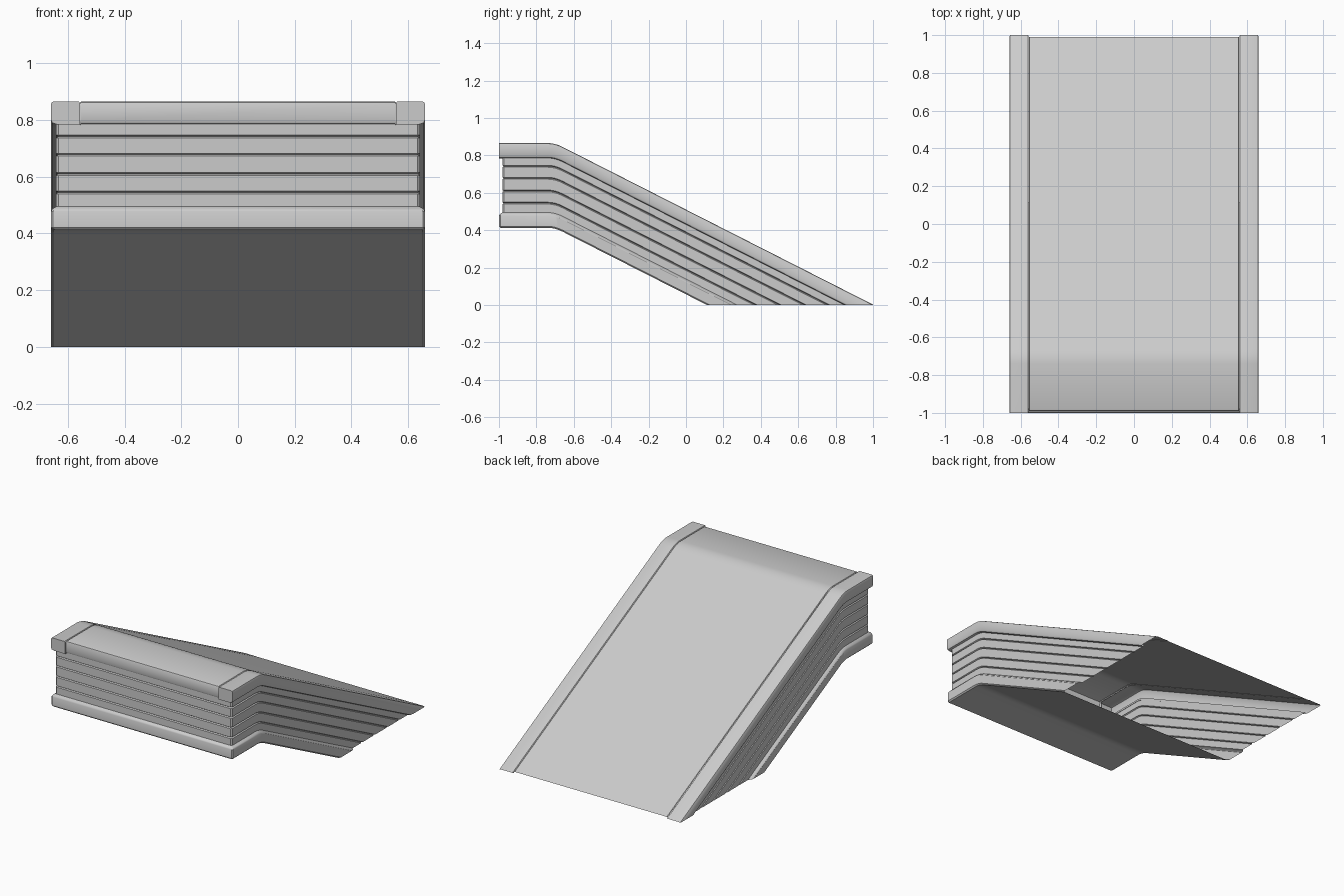
import bpy, bmesh, math

if "Cube" in bpy.data.objects:
    bpy.data.objects.remove(bpy.data.objects["Cube"], do_unlink=True)

HALF_W, SEAM, TOP, SLOPE = 0.66, 0.557, 0.866, 0.508
BEND, BLEND = -0.7, 0.04
BENDS = [BEND + BLEND * k / 3 for k in range(-3, 4)]

grey = bpy.data.materials.new("light_grey")
grey.use_nodes = True
COLOUR = (0.6, 0.6, 0.6, 1)
grey.diffuse_color = COLOUR
grey.node_tree.nodes["Principled BSDF"].inputs["Base Color"].default_value = COLOUR


def drop(y):
    """Height lost along the ramp, with a rounded bend."""
    t = y - BEND
    if t <= -BLEND:
        return 0
    if t >= BLEND:
        return SLOPE * t
    return SLOPE * (t + BLEND) ** 2 / (4 * BLEND)


def finish(name, bm):
    """Shear along the ramp, trim at the ground and make the object."""
    for v in bm.verts:
        v.co.z -= drop(v.co.y)
    bmesh.ops.recalc_face_normals(bm, faces=bm.faces[:])
    bmesh.ops.bisect_plane(bm, geom=bm.verts[:] + bm.edges[:] + bm.faces[:],
                           plane_co=(0, 0, 0), plane_no=(0, 0, 1), clear_inner=True)
    mesh = bpy.data.meshes.new(name)
    bm.to_mesh(mesh)
    bm.free()
    mesh.materials.append(grey)
    obj = bpy.data.objects.new(name, mesh)
    bpy.context.collection.objects.link(obj)
    bpy.ops.object.select_all(action="DESELECT")
    obj.select_set(True)
    bpy.context.view_layer.objects.active = obj
    bpy.ops.object.shade_smooth_by_angle(angle=math.radians(30))
    return obj


def skin(bm, rows):
    """Join neighbouring rows of vertices with quads."""
    for a, b in zip(rows, rows[1:]):
        for k in range(len(a) - 1):
            bm.faces.new((a[k], a[k + 1], b[k + 1], b[k]))


# Ribbed walls with the bottom lip: inset and height of each row
rows = [(0.008, 0.413), (0, 0.421), (0, 0.478), (0.005, 0.487), (0.018, 0.495)]
for z in (0.545, 0.61, 0.678, 0.742):
    rows += [(0.018, z - 0.005), (0.025, z), (0.018, z + 0.005)]
rows += [(0.018, 0.8)]

bm = bmesh.new()
rings = []
for inset, z in rows:
    x, y = HALF_W - inset, inset - 1
    side = [(x, 0.985)] + [(x, b) for b in reversed(BENDS)]
    side += [(x, y + 0.008), (x - 0.008, y)]
    path = side + [(-px, py) for px, py in reversed(side)]
    rings.append([bm.verts.new((px, py, z)) for px, py in path])
skin(bm, rings)

# Underside panel
base = rings[0]
for k in range(len(base) // 2 - 1):
    bm.faces.new((base[k], base[k + 1], base[-2 - k], base[-1 - k]))
finish("ribbed_body", bm)

# Side rails along both top edges, open on the inside
section = [(SEAM + 0.001, 0.785), (SEAM + 0.001, TOP - 0.006), (SEAM + 0.005, TOP),
           (0.65, TOP), (0.657, TOP - 0.003), (HALF_W, TOP - 0.01), (HALF_W, 0.8),
           (0.655, 0.79), (0.638, 0.785)]
for name, sign in (("left_rail", 1), ("right_rail", -1)):
    bm = bmesh.new()
    stations = [-1, -0.975] + BENDS + [1]
    loops = [[bm.verts.new((sign * x, y, z)) for x, z in section] for y in stations]
    skin(bm, [loop[1:] for loop in loops])
    front, second = loops[:2]
    for k in (0, -1):
        bm.faces.new((front[k], front[k + 1], second[k + 1], second[k]))
    bm.faces.new(front)
    loose = [v for v in bm.verts if not v.link_faces]
    bmesh.ops.delete(bm, geom=loose, context="VERTS")
    finish(name, bm)

# Ramp deck with its rounded front lip
profile = [(-0.978, 0.785), (-0.987, 0.789), (-0.991, 0.798), (-0.991, TOP - 0.01),
           (-0.988, TOP - 0.003), (-0.981, TOP)]
profile += [(y, TOP) for y in BENDS + [0.99]]
xs = (-SEAM, -SEAM + 0.004, SEAM - 0.004, SEAM)
bm = bmesh.new()
deck = []
for y, z in profile:
    deck.append([bm.verts.new((x, y, z - (0.004 if abs(x) == SEAM else 0))) for x in xs])
skin(bm, deck)
finish("ramp_deck", bm)
